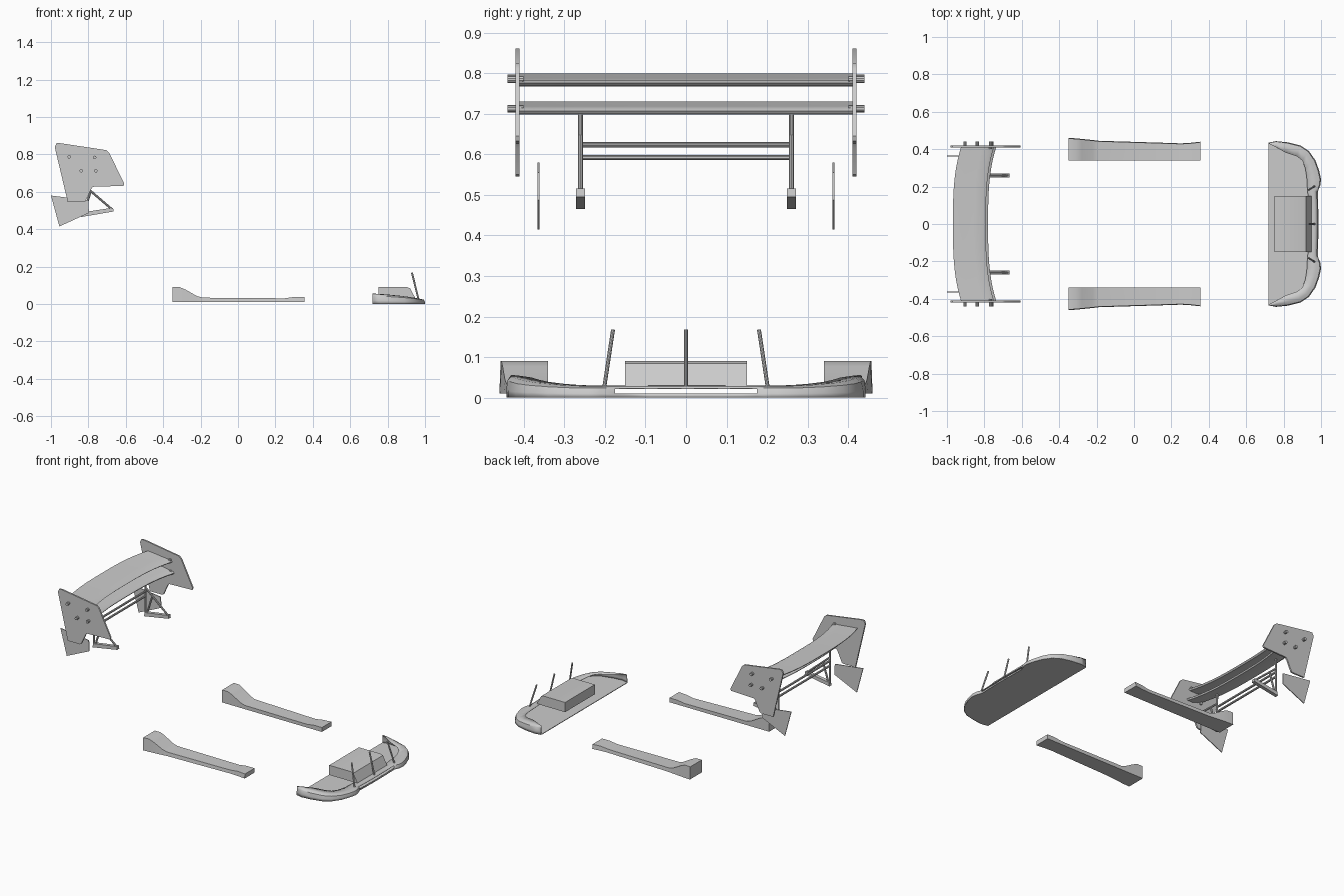
import bpy, bmesh, math
from mathutils import Vector

cube = bpy.data.objects.get("Cube")
if cube:
    bpy.data.objects.remove(cube)

grey = bpy.data.materials.new("plain grey")
grey.use_nodes = True
COLOUR = (0.6, 0.6, 0.6, 1)
grey.diffuse_color = COLOUR
grey.node_tree.nodes["Principled BSDF"].inputs["Base Color"].default_value = COLOUR


def finish(name, bm, smooth=True):
    bmesh.ops.recalc_face_normals(bm, faces=bm.faces)
    mesh = bpy.data.meshes.new(name)
    bm.to_mesh(mesh)
    bm.free()
    obj = bpy.data.objects.new(name, mesh)
    bpy.context.collection.objects.link(obj)
    mesh.materials.append(grey)
    if smooth:
        bpy.ops.object.select_all(action="DESELECT")
        obj.select_set(True)
        bpy.context.view_layer.objects.active = obj
        bpy.ops.object.shade_smooth_by_angle(angle=math.radians(35))
    return obj


def loft(name, sections, closed=True, caps=True, skip=None):
    """Skin a row of equal-length sections."""
    bm = bmesh.new()
    rings = [[bm.verts.new(p) for p in s] for s in sections]
    n = len(rings[0])
    for a, b in zip(rings, rings[1:]):
        for j in range(n if closed else n - 1):
            k = (j + 1) % n
            if skip and skip(j, a[j].co, b[j].co):
                continue
            bm.faces.new((a[j], a[k], b[k], b[j]))
    if caps:
        bm.faces.new(rings[0])
        bm.faces.new(rings[-1])
    return finish(name, bm)


def plate(name, profile, y, thick):
    """Flat panel with an x-z outline."""
    return loft(name, [[(x, y + s * thick / 2, z) for x, z in profile] for s in (-1, 1)])


def rod(name, a, b, radius, sides=10):
    a, b = Vector(a), Vector(b)
    bm = bmesh.new()
    turn = (b - a).to_track_quat("Z", "Y").to_matrix().to_4x4()
    turn.translation = (a + b) / 2
    bmesh.ops.create_cone(bm, cap_ends=True, segments=sides, radius1=radius,
                          radius2=radius, depth=(b - a).length, matrix=turn)
    return finish(name, bm)


def wing(name, rear, front, z):
    """Swept blade, higher at its rear edge."""
    shape = [(0, .032), (.3, .027), (.65, .02), (.92, .016), (1, .009),
             (.95, .001), (.65, .0), (.3, .013), (0, .028)]
    sections = []
    for i in range(25):
        y = -.41 + .82 * i / 24
        sweep = .043 * abs(y / .41) ** 3
        sections.append([(rear + (front - rear) * u + sweep, y, z + h) for u, h in shape])
    loft(name, sections)


# Rear wing blades
wing("upper_wing", -.968, -.792, .767)
wing("lower_wing", -.895, -.78, .698)

end_plate = [(-.98, .84), (-.97, .86), (-.95, .86), (-.705, .823), (-.69, .81), (-.608, .645),
             (-.612, .632), (-.775, .627), (-.785, .615), (-.815, .55), (-.825, .545), (-.91, .545)]
fin = [(-1, .58), (-.88, .565), (-.8, .555), (-.797, .487), (-.955, .415)]
pegs = [(-.903, .787), (-.766, .784), (-.838, .712), (-.76, .712)]
foot = [(-.84, .465), (-.665, .495), (-.668, .515), (-.835, .49)]

# Rear wing supports on both sides
for side, s in (("left", 1), ("right", -1)):
    plate(side + "_end_plate", end_plate, s * .415, .01)
    plate(side + "_fin", fin, s * .363, .005)
    for i, (x, z) in enumerate(pegs):
        rod(f"{side}_peg_{i + 1}", (x, s * .4, z), (x, s * .44, z), .009)
    plate(side + "_foot", foot, s * .26, .022)
    y = s * .26
    rod(side + "_post", (-.835, y, .48), (-.835, y, .705), .006)
    rod(side + "_brace", (-.835, y, .645), (-.672, y, .505), .006)
    rod(side + "_stay", (-.825, y, .485), (-.788, y, .602), .006)
for name, z in (("lower_crossbar", .592), ("upper_crossbar", .623)):
    rod(name, (-.835, -.26, z), (-.835, .26, z), .0065)

# Side skirts: x, top height, outer edge
skirt = [(-.35, .09, .46), (-.31, .09, .458), (-.28, .077, .455), (-.22, .043, .449),
         (-.19, .034, .445), (.2, .031, .433), (.25, .031, .431), (.3, .038, .434), (.355, .038, .44)]
for side, s in (("left", 1), ("right", -1)):
    loft(side + "_skirt", [[(x, s * .34, .01), (x, s * w, .01), (x, s * (w - .003), h), (x, s * .34, h)]
                           for x, h, w in skirt])

# Front splitter: outer edge, crest edge, crest height, from rear corner to middle
half = [((.72, .435), (.72, .43), .056), ((.76, .443), (.76, .41), .054), ((.82, .437), (.81, .382), .05),
        ((.89, .42), (.87, .362), .044), ((.935, .39), (.9, .34), .039), ((.97, .34), (.915, .3), .034),
        ((.99, .285), (.922, .26), .031), ((1, .24), (.925, .23), .03), ((.997, .21), (.926, .2), .03),
        ((.983, .175), (.928, .175), .03), ((.985, .09), (.935, .09), .03), ((.986, 0), (.936, 0), .03)]
rim_points = half + [((o[0], -o[1]), (c[0], -c[1]), h) for o, c, h in reversed(half[:-1])]
rows = [(0, 0), (0, .33), (.08, .78), (.35, .95), (1, 1)]
sections = [[(o[0] + (c[0] - o[0]) * t, o[1] + (c[1] - o[1]) * t, h * f) for t, f in rows]
            for o, c, h in rim_points]
rim = loft("splitter_rim", sections, closed=False, caps=False,
           skip=lambda j, a, b: j == 1 and max(abs(a.y), abs(b.y)) < .18)
shell = rim.modifiers.new("thickness", "SOLIDIFY")
shell.thickness = .002

loft("splitter_floor", [[(o[0] - .002, o[1] * .995, z) for o, c, h in rim_points] for z in (0, .004)])

# Raised box over the splitter, with a sloping nose
plate("splitter_box", [(.75, .028), (.75, .09), (.905, .09), (.92, .084), (.95, .028)], 0, .3)

# Support rods
for name, s in (("left", 1), ("middle", 0), ("right", -1)):
    rod(name + "_splitter_rod", (.966, s * .202, .022), (.93, s * .18, .167), .005)
